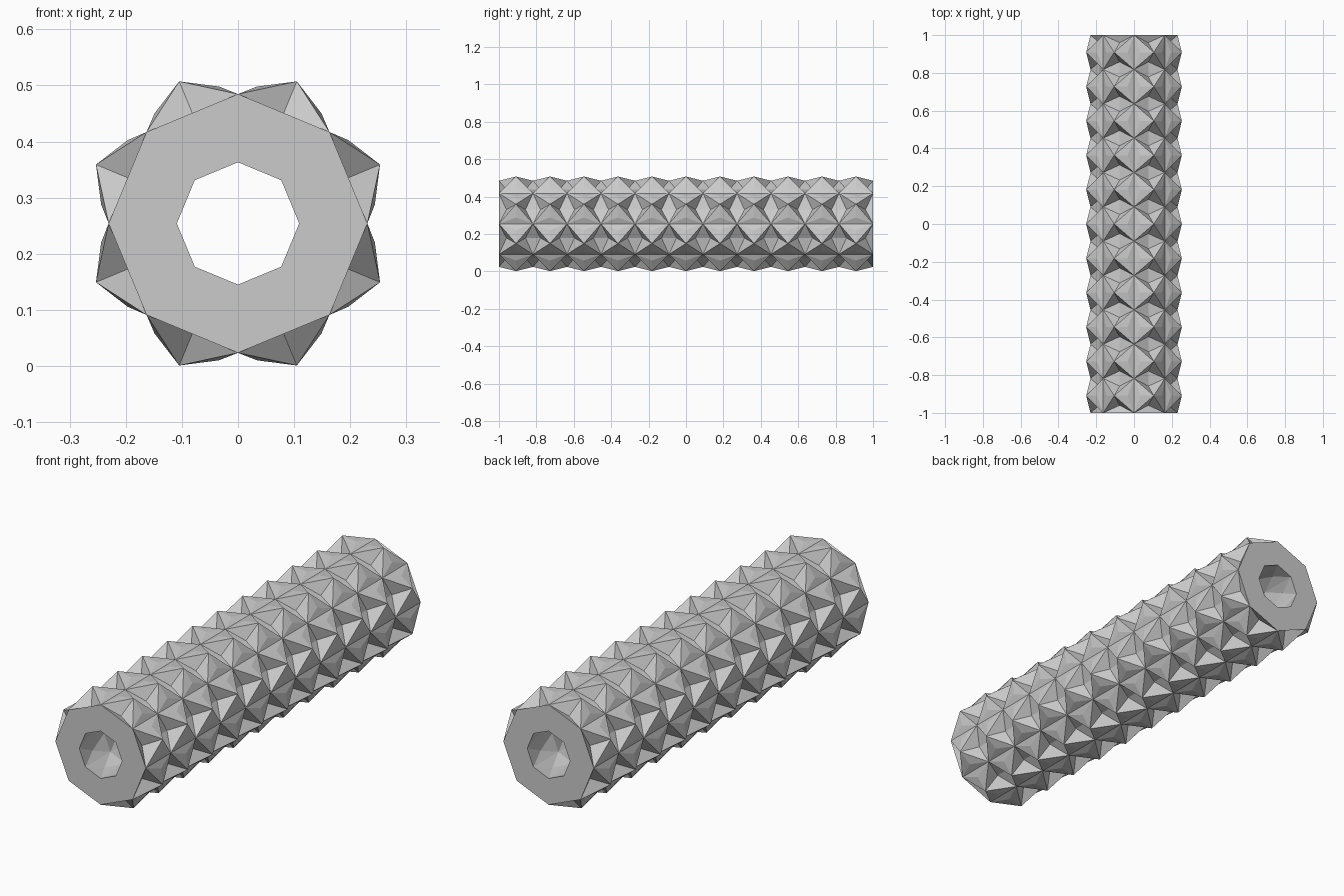
import bpy, bmesh
from math import cos, sin, pi
from mathutils import Vector

if "Cube" in bpy.data.objects:
    bpy.data.objects.remove(bpy.data.objects["Cube"])

SIDES, ROWS = 8, 11
LENGTH, CENTRE_Z = 2.0, 0.254
OUTER, INNER = 0.2305, 0.109
APOTHEM = OUTER * cos(pi / SIDES)
STEP = LENGTH / ROWS
bm = bmesh.new()


def ring_point(radius, angle, y):
    return Vector((radius * sin(angle), y, CENTRE_Z + radius * cos(angle)))


def rings(radius):
    return [[bm.verts.new(ring_point(radius, 2 * pi * s / SIDES, -1 + r * STEP))
             for s in range(SIDES)] for r in range(ROWS + 1)]


def each_cell(grid):
    for r in range(ROWS):
        for s in range(SIDES):
            t = (s + 1) % SIDES
            corners = [grid[r][s], grid[r][t], grid[r + 1][t], grid[r + 1][s]]
            yield r, s, corners, 2 * pi * (s + 0.5) / SIDES, -1 + (r + 0.5) * STEP


def fan(corners, tip):
    for i, a in enumerate(corners):
        bm.faces.new((a, corners[(i + 1) % len(corners)], tip))


# outer knobs: raised flanks, ends sunk into a groove between rows
outer = rings(OUTER)
sunk = {}
for r, s, corners, ang, y in each_cell(outer):
    axis = Vector((sin(ang), 0, cos(ang)))
    peak = bm.verts.new(ring_point(0.274, ang, y))
    c0, c1, c2, c3 = corners
    for a, b in ((c1, c2), (c3, c0)):
        n = (b.co - a.co).cross(peak.co - a.co).normalized()
        n *= 0.006 if n.dot(axis) > 0 else -0.006
        fan([a, b, peak], bm.verts.new((a.co + b.co + peak.co) / 3 + n))
    for k, (a, b, side) in enumerate(((c0, c1, -1), (c3, c2, 1))):
        tip = bm.verts.new(ring_point(APOTHEM - 0.015, ang, y + side * (STEP / 2 - 0.04)))
        bm.faces.new((a, tip, peak))
        bm.faces.new((tip, b, peak))
        sunk[r + k, s, k] = tip

# grooves between rows, undercut at both ends
for r in range(ROWS + 1):
    for s in range(SIDES):
        a, b = outer[r][s], outer[r][(s + 1) % SIDES]
        near, far = sunk.get((r, s, 1)), sunk.get((r, s, 0))
        if near and far:
            bm.faces.new((a, near, far))
            bm.faces.new((b, near, far))
        else:
            bm.faces.new((a, b, near or far))

# bore with shallow facets
inner = rings(INNER)
for r, s, corners, ang, y in each_cell(inner):
    fan(corners[::-1], bm.verts.new(ring_point(0.114, ang, y)))

# flat end rims
for r in (0, ROWS):
    for s in range(SIDES):
        t = (s + 1) % SIDES
        bm.faces.new((outer[r][s], outer[r][t], inner[r][t], inner[r][s]))

bmesh.ops.recalc_face_normals(bm, faces=bm.faces[:])
mesh = bpy.data.meshes.new("knobbed_roller")
bm.to_mesh(mesh)
bm.free()
roller = bpy.data.objects.new("knobbed_roller", mesh)
bpy.context.collection.objects.link(roller)
